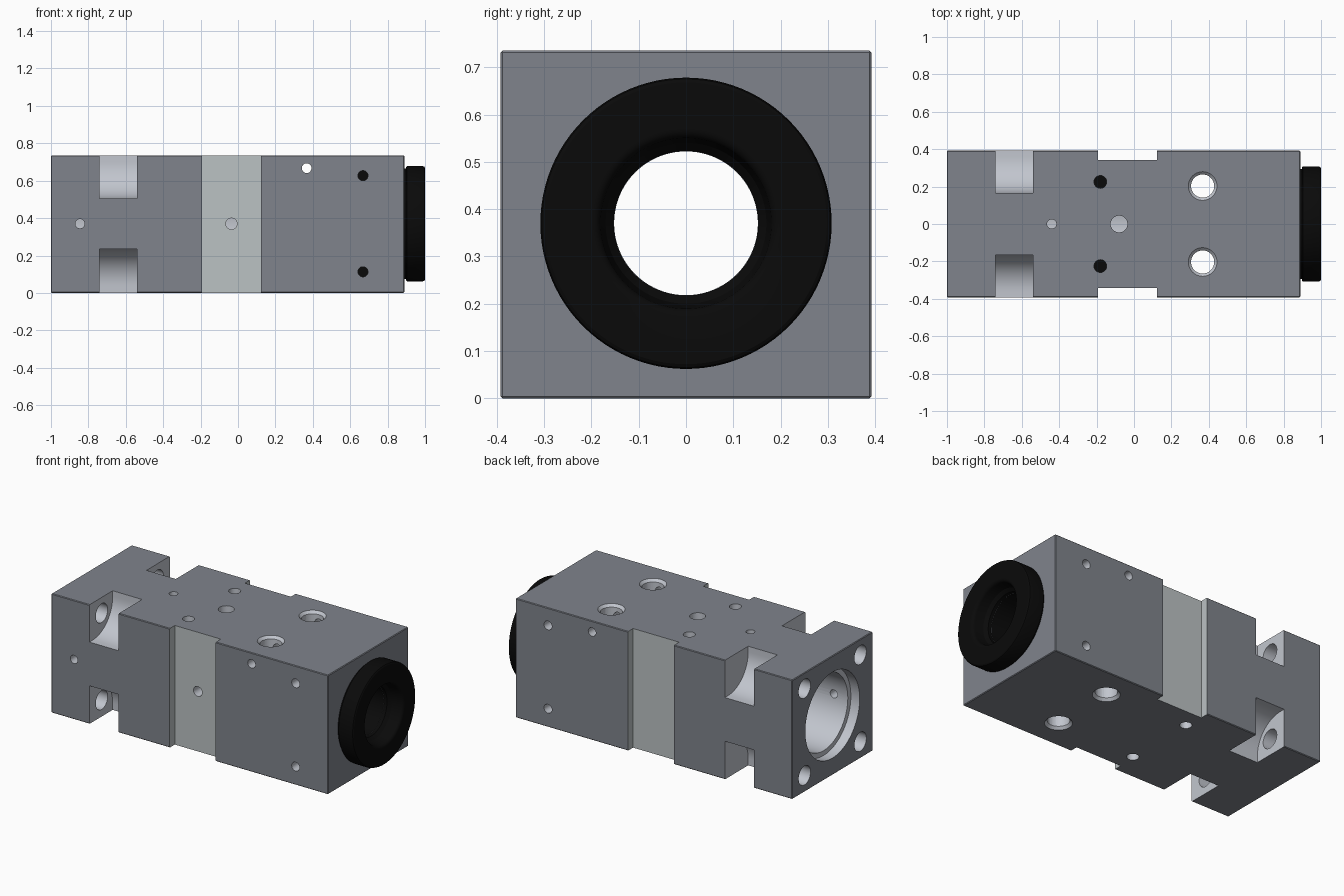
import bpy, bmesh
from math import cos, sin, pi
from mathutils import Matrix, Vector

if "Cube" in bpy.data.objects:
    bpy.data.objects.remove(bpy.data.objects["Cube"])

CZ = 0.37          # height of the bore axis
HALF_Y, TOP = 0.392, 0.735


def material(name, rgb):
    m = bpy.data.materials.new(name)
    m.diffuse_color = (*rgb, 1)
    m.use_nodes = True
    m.node_tree.nodes["Principled BSDF"].inputs["Base Color"].default_value = m.diffuse_color
    return m


DARK = material("dark_anodised", (0.215, 0.23, 0.262))
BARE = material("machined_metal", (0.54, 0.565, 0.62))
GROOVE = material("channel_metal", (0.50, 0.54, 0.55))
BLACK = material("black_rubber", (0.003, 0.003, 0.003))


def new_object(name, bm, mat):
    bmesh.ops.recalc_face_normals(bm, faces=bm.faces)
    me = bpy.data.meshes.new(name)
    bm.to_mesh(me)
    bm.free()
    me.materials.append(mat)
    ob = bpy.data.objects.new(name, me)
    bpy.context.collection.objects.link(ob)
    return ob


def box(name, lo, hi, mat, bevel=0):
    bm = bmesh.new()
    lo, hi = Vector(lo), Vector(hi)
    bmesh.ops.create_cube(bm, size=1, matrix=Matrix.Translation((lo + hi) / 2)
                          @ Matrix.Diagonal((*(hi - lo), 1)))
    if bevel:
        bmesh.ops.bevel(bm, geom=bm.edges[:], offset=bevel, segments=1, affect='EDGES')
    return new_object(name, bm, mat)


def rod(a, b, r, r2=None, sides=40, mat=BARE, black_floor=False):
    """Cylinder or cone from point a to point b."""
    a, b = Vector(a), Vector(b)
    d = b - a
    bm = bmesh.new()
    bmesh.ops.create_cone(bm, cap_ends=True, segments=sides, radius1=r,
                          radius2=r if r2 is None else r2, depth=d.length,
                          matrix=Matrix.Translation((a + b) / 2)
                          @ d.to_track_quat('Z', 'Y').to_matrix().to_4x4())
    if black_floor:
        for f in bm.faces:
            f.material_index = 1 if len(f.verts) > 4 else 0
    ob = new_object("cutter", bm, mat)
    if black_floor:
        ob.data.materials.append(BLACK)
    return ob


def prism_x(points, x0, x1):
    """Extrude a y-z outline along x."""
    bm = bmesh.new()
    f = bm.faces.new([bm.verts.new((x0, y, z)) for y, z in points])
    ext = bmesh.ops.extrude_face_region(bm, geom=[f])['geom']
    bmesh.ops.translate(bm, vec=(x1 - x0, 0, 0),
                        verts=[v for v in ext if isinstance(v, bmesh.types.BMVert)])
    bm.faces.new([v for v in f.verts]) if not f.is_valid else None
    return new_object("cutter", bm, BARE)


def lathe_x(name, profile, mat, sides=96):
    """Spin a closed (x, radius) outline round the bore axis."""
    bm = bmesh.new()
    rings = [[bm.verts.new((x, r * cos(2 * pi * i / sides), CZ + r * sin(2 * pi * i / sides)))
              for i in range(sides)] for x, r in profile]
    for k, ring in enumerate(rings):
        nxt = rings[(k + 1) % len(rings)]
        for i in range(sides):
            j = (i + 1) % sides
            bm.faces.new((ring[i], ring[j], nxt[j], nxt[i]))
    return new_object(name, bm, mat)


def smooth(ob):
    bpy.ops.object.select_all(action='DESELECT')
    ob.select_set(True)
    bpy.context.view_layer.objects.active = ob
    bpy.ops.object.shade_smooth_by_angle(angle=0.5)


# Main block
body = box("valve_body", (-1, -HALF_Y, 0), (0.889, HALF_Y, TOP), DARK, 0.004)
cutters = []

# Stepped bore: narrow black throat, wide chamber and shallow seat at the left
cutters.append(rod((-1.1, 0, CZ), (1, 0, CZ), 0.152, sides=80, mat=BLACK))
cutters.append(rod((-1.1, 0, CZ), (0.12, 0, CZ), 0.235, sides=80))
cutters.append(rod((-1.1, 0, CZ), (-0.94, 0, CZ), 0.265, sides=80))

for sy in (-1, 1):
    # Shallow side channel
    cutters.append(box("cutter", (-0.192, min(sy * 0.342, sy * 0.5), -0.1),
                       (0.122, max(sy * 0.342, sy * 0.5), 0.9), GROOVE))
    for sz in (-1, 1):
        # Rounded corner pocket and its bolt hole
        arc = [(0.36 - 0.195 * cos(t * pi / 32), 0.33 - 0.195 * sin(t * pi / 32))
               for t in range(17)]
        outline = [(0.165, 0.5)] + arc + [(0.5, 0.135), (0.5, 0.5)]
        cutters.append(prism_x([(sy * y, CZ + sz * z) for y, z in outline], -0.74, -0.54))
        cutters.append(rod((-1.1, sy * 0.272, CZ + sz * 0.268),
                           (-0.65, sy * 0.272, CZ + sz * 0.268), 0.058))
        # Blind threaded holes on top and bottom
        zf = TOP if sz > 0 else 0
        cutters.append(rod((-0.18, sy * 0.225, zf + sz * 0.05),
                           (-0.18, sy * 0.225, zf - sz * 0.12), 0.034, black_floor=True))
        # Blind threaded holes on the sides
        zs = CZ + sz * 0.257
        cutters.append(rod((0.668, sy * 0.45, zs), (0.668, sy * 0.27, zs), 0.027,
                           black_floor=True))
    # Vertical mounting holes with countersinks
    cutters.append(rod((0.367, sy * 0.203, -0.1), (0.367, sy * 0.203, 0.9), 0.062))
    for zf, s in ((TOP, 1), (0, -1)):
        cutters.append(rod((0.367, sy * 0.203, zf + s * 0.01),
                           (0.367, sy * 0.203, zf - s * 0.02), 0.086, 0.058))

# Cross hole, top ports and front ports
cutters.append(rod((0.367, -0.5, 0.667), (0.367, 0.5, 0.667), 0.026))
for x, r in ((-0.44, 0.025), (-0.08, 0.045)):
    cutters.append(rod((x, 0, 0.8), (x, 0, 0.56), r))
for x, r in ((-0.845, 0.025), (-0.035, 0.03)):
    cutters.append(rod((x, -0.5, CZ), (x, -0.2, CZ), r))

# Cut everything out of the block, keeping each cutter's finish
bpy.context.view_layer.objects.active = body
for c in cutters:
    c.hide_render = True
    m = body.modifiers.new("cut", 'BOOLEAN')
    m.operation, m.solver, m.object = 'DIFFERENCE', 'EXACT', c
    m.material_mode = 'TRANSFER'
    bpy.ops.object.modifier_apply(modifier=m.name)
    bpy.data.objects.remove(c)
smooth(body)

# Black end ring with a short neck and a rounded throat
throat = [(0.98 + 0.02 * sin(t * pi / 12), 0.2 - 0.02 * cos(t * pi / 12)) for t in range(6, -1, -1)]
ring = lathe_x("end_ring", [(0.885, 0.153), (0.885, 0.295), (0.898, 0.295), (0.898, 0.302),
                            (0.903, 0.308), (0.988, 0.308), (0.996, 0.305), (1.0, 0.298)]
               + throat + [(0.93, 0.17), (0.91, 0.153)], BLACK)
smooth(ring)
